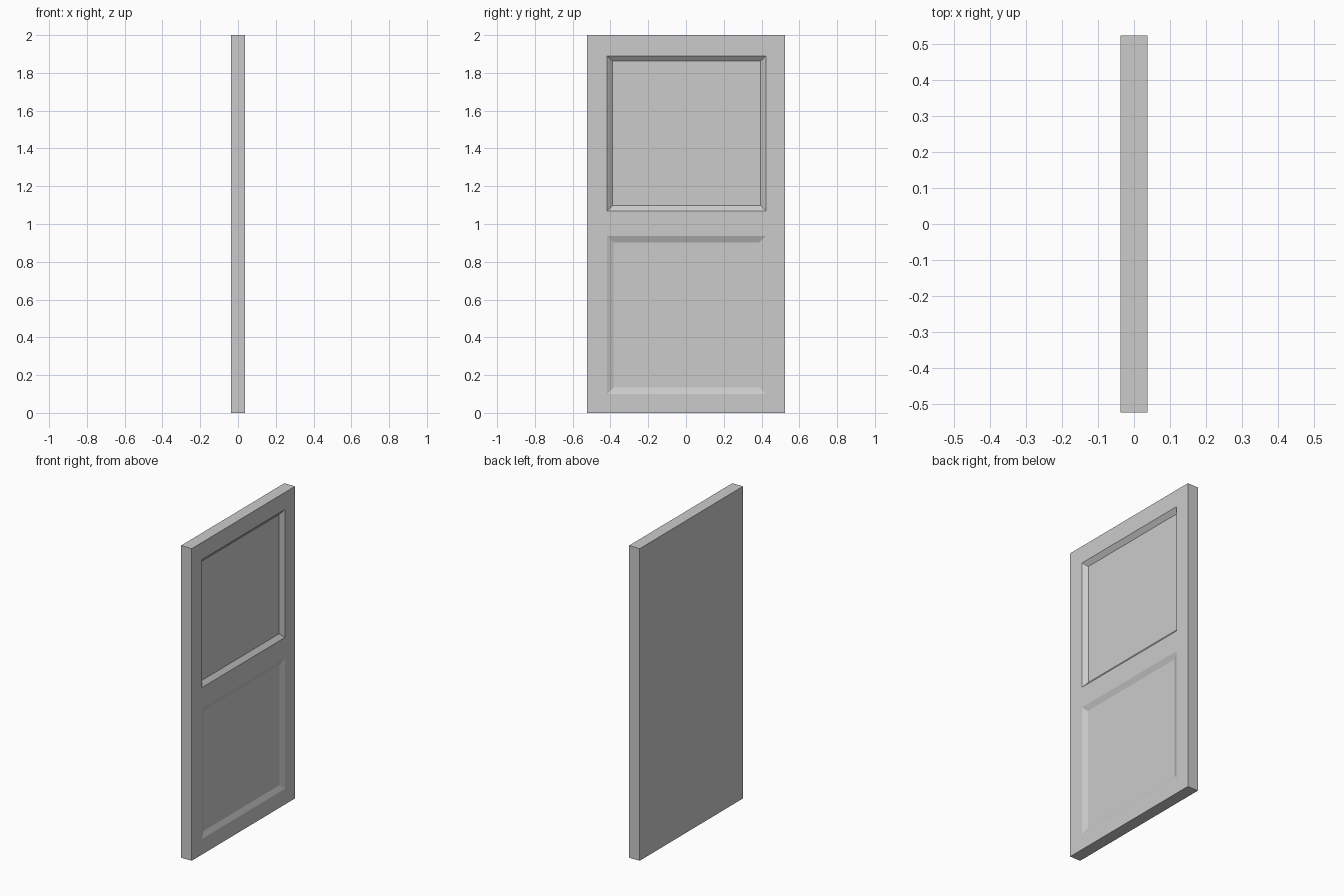
import bpy, bmesh
from mathutils import Vector

if "Cube" in bpy.data.objects:
    bpy.data.objects.remove(bpy.data.objects["Cube"])

THICK, WIDTH, HEIGHT = 0.075, 1.046, 2.0
Y_CUTS = (-0.417, 0.423)
# bottom z, top z, bevel width, recess depth
PANELS = [(0.10, 0.937, 0.034, 0.014), (1.07, 1.89, 0.028, 0.023)]

# Door slab
bm = bmesh.new()
bmesh.ops.create_cube(bm, size=1)
for v in bm.verts:
    v.co = Vector((v.co.x * THICK, v.co.y * WIDTH, (v.co.z + 0.5) * HEIGHT))


def cut(axis, value):
    point, normal = Vector(), Vector()
    point[axis], normal[axis] = value, 1
    bmesh.ops.bisect_plane(bm, geom=bm.verts[:] + bm.edges[:] + bm.faces[:],
                           plane_co=point, plane_no=normal)


# Panel outlines
for y in Y_CUTS:
    cut(1, y)
for low, high, _, _ in PANELS:
    cut(2, low)
    cut(2, high)

# Recessed panels with sloping borders on the +x side
for low, high, width, depth in PANELS:
    faces = []
    for f in bm.faces:
        c = f.calc_center_median()
        if f.normal.x > 0.9 and Y_CUTS[0] < c.y < Y_CUTS[1] and low < c.z < high:
            faces.append(f)
    bmesh.ops.inset_region(bm, faces=faces, thickness=width, use_even_offset=True)
    for v in {v for f in faces for v in f.verts}:
        v.co.x -= depth

bmesh.ops.recalc_face_normals(bm, faces=bm.faces[:])
mesh = bpy.data.meshes.new("door_panel")
bm.to_mesh(mesh)
bm.free()
door = bpy.data.objects.new("door_panel", mesh)
bpy.context.collection.objects.link(door)
